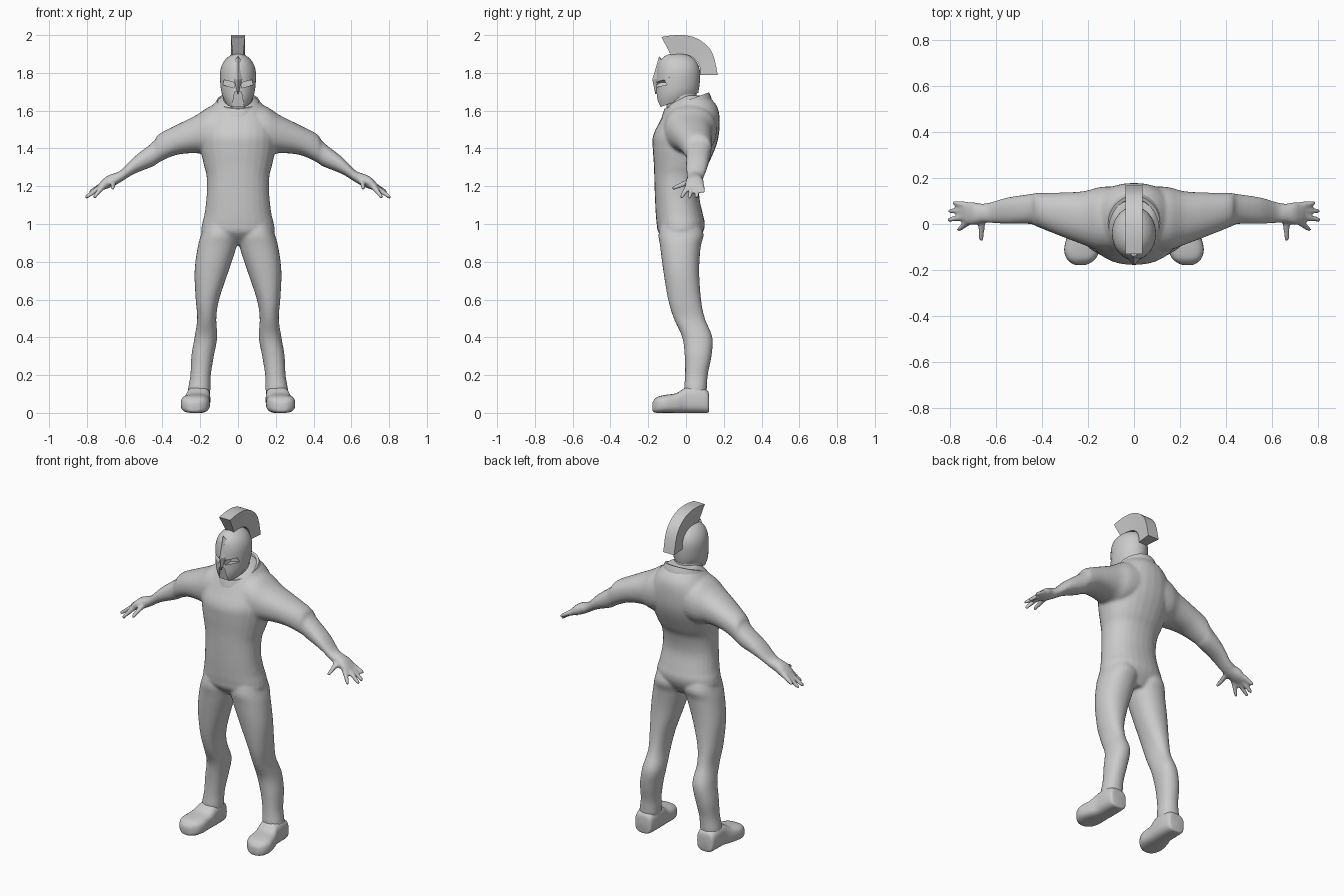
import bpy, bmesh, math
from mathutils import Vector, Matrix

if "Cube" in bpy.data.objects:
    bpy.data.objects.remove(bpy.data.objects["Cube"])

grey = bpy.data.materials.new("plain_grey")
grey.diffuse_color = (0.6, 0.6, 0.6, 1)
grey.use_nodes = True
grey.node_tree.nodes["Principled BSDF"].inputs["Base Color"].default_value = grey.diffuse_color


def spline(rows, n=4):
    """Smoothly interpolate a list of number tuples."""
    out = []
    for i in range(len(rows) - 1):
        p = [rows[max(0, min(len(rows) - 1, i + k))] for k in (-1, 0, 1, 2)]
        for j in range(n):
            t = j / n
            out.append([0.5 * (2 * b + (c - a) * t + (2 * a - 5 * b + 4 * c - d) * t * t
                        + (3 * b - a - 3 * c + d) * t ** 3) for a, b, c, d in zip(*p)])
    return out + [list(rows[-1])]


def loft(bm, axis, rows, p=2.0, side=1, segs=28):
    """Skin oval slices (position, a0, a1, b0, b1) along an axis."""
    rings = []
    for t, a0, a1, b0, b1 in spline(rows):
        ring = []
        for k in range(segs):
            c, s = math.cos(2 * math.pi * k / segs), math.sin(2 * math.pi * k / segs)
            a = (a0 + a1) / 2 + (a1 - a0) / 2 * math.copysign(abs(c) ** (2 / p), c)
            b = (b0 + b1) / 2 + (b1 - b0) / 2 * math.copysign(abs(s) ** (2 / p), s)
            x, y, z = {'X': (t, a, b), 'Y': (a, t, b), 'Z': (a, b, t)}[axis]
            ring.append(bm.verts.new((x * side, y, z)))
        rings.append(ring)
    skin(bm, rings)
    bm.faces.new(rings[0])
    bm.faces.new(rings[-1])


def skin(bm, rings):
    for r, q in zip(rings, rings[1:]):
        for k in range(len(r)):
            m = (k + 1) % len(r)
            bm.faces.new((r[k], r[m], q[m], q[k]))


def finger(bm, base, tip, r0, r1, side):
    a, b = (Vector((v[0] * side, v[1], v[2])) for v in (base, tip))
    d = b - a
    rot = d.to_track_quat('Z', 'Y').to_matrix().to_4x4()
    bmesh.ops.create_cone(bm, cap_ends=True, segments=12, radius1=r0, radius2=r1,
                          depth=d.length, matrix=Matrix.Translation((a + b) / 2) @ rot)
    bmesh.ops.create_icosphere(bm, subdivisions=2, radius=r1, matrix=Matrix.Translation(b))


def finish(bm, name, angle=40):
    bmesh.ops.recalc_face_normals(bm, faces=bm.faces)
    me = bpy.data.meshes.new(name)
    bm.to_mesh(me)
    bm.free()
    me.materials.append(grey)
    ob = bpy.data.objects.new(name, me)
    bpy.context.collection.objects.link(ob)
    bpy.ops.object.select_all(action='DESELECT')
    ob.select_set(True)
    bpy.context.view_layer.objects.active = ob
    if angle:
        bpy.ops.object.shade_smooth_by_angle(angle=math.radians(angle))
    return ob


# Body: torso, legs, arms and hands fused into one skin
torso = [(.89, .08, -.08, .05), (.95, .185, -.143, .088), (1.0, .19, -.155, .1), (1.05, .178, -.16, .09),
         (1.15, .166, -.165, .07), (1.25, .166, -.168, .085), (1.31, .18, -.17, .115),
         (1.4, .2, -.176, .155), (1.47, .205, -.174, .174), (1.55, .19, -.135, .178),
         (1.61, .15, -.105, .17), (1.65, .115, -.075, .145), (1.68, .08, -.03, .11)]
leg = [(1.05, .02, .16, -.12, .05), (.95, .0, .193, -.145, .093), (.88, .008, .213, -.137, .078),
       (.75, .05, .23, -.12, .07), (.6, .1, .224, -.095, .08), (.5, .115, .216, -.065, .1),
       (.4, .11, .23, -.02, .14), (.3, .128, .247, -.007, .135), (.2, .144, .252, -.005, .115),
       (.12, .146, .265, -.01, .11), (.06, .16, .26, 0, .1)]
arm = [(.06, -.12, .165, 1.37, 1.65), (.15, -.115, .16, 1.36, 1.622), (.22, -.09, .142, 1.375, 1.577),
       (.33, -.048, .136, 1.365, 1.522), (.42, -.012, .135, 1.325, 1.475), (.45, 0, .13, 1.305, 1.434),
       (.55, 0, .115, 1.265, 1.355), (.62, .004, .095, 1.222, 1.285), (.66, .005, .088, 1.2, 1.268),
       (.7, -.004, .096, 1.185, 1.25), (.735, .0, .092, 1.175, 1.215)]
fingers = [((.72, .08, 1.205), (.78, .092, 1.172)), ((.72, .058, 1.205), (.798, .057, 1.145)),
           ((.72, .034, 1.202), (.802, .018, 1.143)), ((.715, .012, 1.2), (.76, -.024, 1.143)),
           ((.66, .02, 1.225), (.663, -.066, 1.19))]
bm = bmesh.new()
loft(bm, 'Z', [(z, -w, w, y0, y1) for z, w, y0, y1 in torso], 2.2)
for s in (1, -1):
    loft(bm, 'Z', leg, 2.2, s)
    loft(bm, 'X', arm, 2.2, s)
    for base, tip in fingers:
        finger(bm, base, tip, .017, .011, s)
body = finish(bm, "body", 0)
fuse = body.modifiers.new("fuse", 'REMESH')
fuse.mode, fuse.voxel_size, fuse.use_smooth_shade = 'VOXEL', .008, True
relax = body.modifiers.new("relax", 'SMOOTH')
relax.factor, relax.iterations = .5, 6

# Boots, with rounded toes and a flat sole
boot = [(.122, .17, .25, .01, .09), (.112, .155, .265, 0, .12), (.06, .147, .272, 0, .14),
        (.0, .147, .275, 0, .135), (-.05, .15, .29, 0, .105), (-.11, .15, .303, 0, .095),
        (-.15, .166, .292, 0, .085), (-.172, .195, .268, .005, .065), (-.178, .215, .25, .015, .05)]
for s, side in ((1, "left"), (-1, "right")):
    bm = bmesh.new()
    loft(bm, 'Y', boot, 3, s)
    finish(bm, side + "_boot", 50)

# Neck
bm = bmesh.new()
loft(bm, 'Z', [(1.55, -.085, .085, -.1, .08), (1.65, -.08, .08, -.105, .06), (1.73, -.07, .07, -.1, .05)])
finish(bm, "neck")

# Collar: an open band tilted down towards the chest
bm = bmesh.new()
rings = []
for rx, ry, dz in ((.135, .135, -.055), (.125, .13, -.02), (.112, .118, .012), (.098, .104, .012), (.085, .09, -.055)):
    ring = []
    for k in range(36):
        a = 2 * math.pi * k / 36
        y = .004 + ry * math.sin(a)
        ring.append(bm.verts.new((rx * math.cos(a), y, 1.64 + dz + .37 * y)))
    rings.append(ring)
skin(bm, rings + rings[:1])
finish(bm, "collar")

# Helmet bowl, with its lower rim slanting down to the cheeks
bowl = [(1.655, .07, -.145, .065), (1.7, .088, -.157, .071), (1.77, .095, -.157, .075), (1.82, .092, -.152, .072),
        (1.86, .075, -.14, .055), (1.89, .045, -.11, .02), (1.905, .008, -.07, -.03)]
bm = bmesh.new()
loft(bm, 'Z', [(z, -w, w, y0, y1) for z, w, y0, y1 in bowl], 2, segs=40)
for v in bm.verts:
    v.co.z += .38 * (v.co.y + .04) * max(0, min(1, (1.8 - v.co.z) / .14))
helmet = finish(bm, "helmet")

# Eye slits and mouth gap cut into the helmet
bm = bmesh.new()
for s in (1, -1):
    m = (Matrix.Translation((s * .047, -.13, 1.742)) @ Matrix.Rotation(-s * .25, 4, 'Y')
         @ Matrix.Diagonal((.062, .07, .028, 1)))
    bmesh.ops.create_cube(bm, size=1, matrix=m)
bmesh.ops.create_cone(bm, cap_ends=True, segments=4, radius1=.055, radius2=.025, depth=.12,
                      matrix=Matrix.Translation((0, -.165, 1.64)) @ Matrix.Rotation(math.pi / 4, 4, 'Z'))
cutter = finish(bm, "face_cutter", 0)
cutter.hide_render = True
cutter.hide_set(True)
cut = helmet.modifiers.new("face", 'BOOLEAN')
cut.operation, cut.object, cut.solver = 'DIFFERENCE', cutter, 'EXACT'

# Brow visor with a ridge running down to the nose guard
bm = bmesh.new()
top, nose, tip, back = (bm.verts.new(c) for c in
                        ((0, -.142, 1.888), (0, -.178, 1.765), (0, -.162, 1.685), (0, -.06, 1.8)))
for s in (1, -1):
    edge = bm.verts.new((s * .09, -.088, 1.775))
    inner = bm.verts.new((s * .02, -.15, 1.748))
    for f in ((top, nose, edge), (nose, inner, edge), (nose, tip, inner), (tip, back, inner),
              (inner, back, edge), (edge, back, top)):
        bm.faces.new(f)
finish(bm, "visor", 25)

# Crest: a fan wider at its outer edge
outer = [(-.13, 1.99), (-.06, 2.0), (.01, 1.997), (.08, 1.97), (.14, 1.905), (.168, 1.79)]
inner = [(-.08, 1.895), (-.03, 1.9), (.02, 1.89), (.055, 1.865), (.073, 1.83), (.075, 1.79)]
bm = bmesh.new()
rings = []
for (oy, oz), (iy, iz) in zip(spline(outer, 3), spline(inner, 3)):
    rings.append([bm.verts.new(c) for c in ((-.037, oy, oz), (.037, oy, oz), (.028, iy, iz), (-.028, iy, iz))])
skin(bm, rings)
bm.faces.new(rings[0])
bm.faces.new(rings[-1])
finish(bm, "crest")
